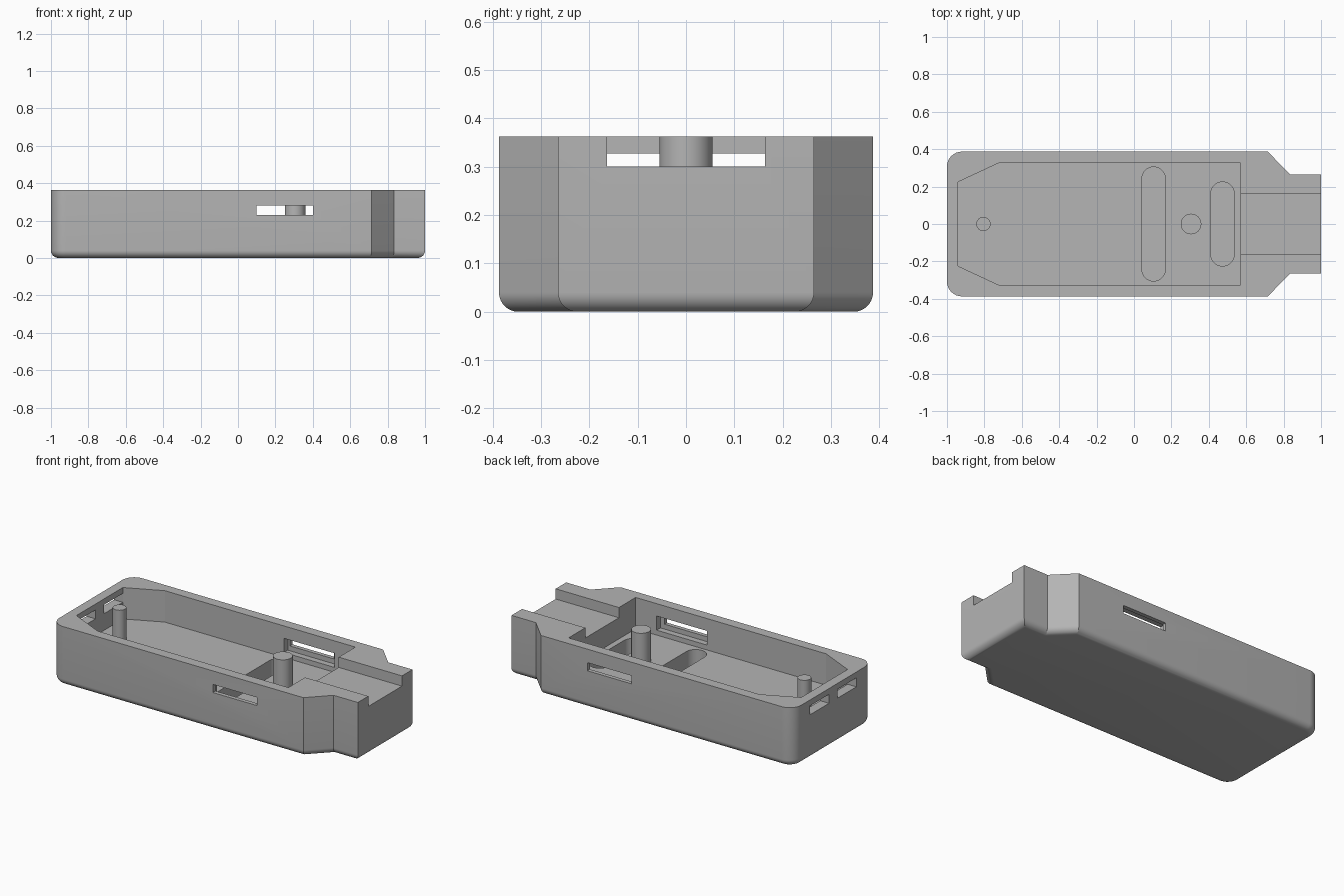
import bpy, bmesh, math
from mathutils import Vector

if "Cube" in bpy.data.objects:
    bpy.data.objects.remove(bpy.data.objects["Cube"])

H, FLOOR, FILLET = 0.363, 0.17, 0.04

grey = bpy.data.materials.new("plain_grey")
grey.diffuse_color = (0.46, 0.46, 0.46, 1)
grey.use_nodes = True
grey.node_tree.nodes["Principled BSDF"].inputs["Base Color"].default_value = grey.diffuse_color


def offset(points, d):
    """Move a counter-clockwise outline inwards by d with mitred corners."""
    result = []
    for i, p in enumerate(points):
        a = (p - points[i - 1]).normalized()
        b = (points[(i + 1) % len(points)] - p).normalized()
        na, nb = Vector((-a.y, a.x)), Vector((-b.y, b.x))
        result.append(p + (na + nb) * d / (1 + na.dot(nb)))
    return result


def loft(name, layers):
    """Solid from (outline, z) layers, bottom to top."""
    bm = bmesh.new()
    rings = [[bm.verts.new((p[0], p[1], z)) for p in pts] for pts, z in layers]
    n = len(rings[0])
    bm.faces.new(rings[0][::-1])
    bm.faces.new(rings[-1])
    for low, high in zip(rings, rings[1:]):
        for i in range(n):
            j = (i + 1) % n
            bm.faces.new((low[i], low[j], high[j], high[i]))
    mesh = bpy.data.meshes.new(name)
    bm.to_mesh(mesh)
    bm.free()
    mesh.materials.append(grey)
    ob = bpy.data.objects.new(name, mesh)
    bpy.context.collection.objects.link(ob)
    return ob


def prism(name, pts, z0, z1):
    return loft(name, [(pts, z0), (pts, z1)])


def box(name, x0, x1, y0, y1, z0, z1):
    return prism(name, [(x0, y0), (x1, y0), (x1, y1), (x0, y1)], z0, z1)


def arc(cx, cy, r, start, end, steps):
    return [Vector((cx + r * math.cos(t), cy + r * math.sin(t))) for t in
            (math.radians(start + (end - start) * i / steps) for i in range(steps + 1))]


def pill(name, cx, half_length, r):
    c = half_length - r
    return prism(name, arc(cx, c, r, 0, 180, 16) + arc(cx, -c, r, 180, 360, 16), 0.06, FLOOR + 0.1)


def smooth(ob):
    bpy.ops.object.select_all(action='DESELECT')
    ob.select_set(True)
    bpy.context.view_layer.objects.active = ob
    bpy.ops.object.shade_smooth_by_angle(angle=math.radians(20))


# Case body: stepped nose, rounded rear corners, filleted bottom edge
right_end = [Vector(p) for p in ((0.715, -0.387), (0.835, -0.265), (1, -0.265),
                                 (1, 0.265), (0.835, 0.265), (0.715, 0.387))]
outline = right_end + arc(-0.92, 0.307, 0.08, 90, 180, 8) + arc(-0.92, -0.307, 0.08, 180, 270, 8)
layers = []
for i in range(9):
    t = math.radians(90 * i / 8)
    layers.append((offset(outline, FILLET * (1 - math.sin(t))), FILLET * (1 - math.cos(t))))
body = loft("case_body", layers + [(outline, H)])

# Main cavity, nose channel and floor pockets
cavity = [(-0.94, -0.225), (-0.725, -0.325), (0.57, -0.325),
          (0.57, 0.325), (-0.725, 0.325), (-0.94, 0.225)]
cutters = [
    prism("cavity_cutter", cavity, FLOOR, 0.5),
    box("channel_cutter", 0.5, 1.1, -0.163, 0.163, 0.30, 0.5),
    pill("long_pocket_cutter", 0.105, 0.305, 0.0625),
    pill("short_pocket_cutter", 0.473, 0.225, 0.0625),
]
# Wall slots, with wider recesses behind the side ones
for s in (-1, 1):
    def span(a, b):
        return sorted((s * a, s * b))
    cutters += [
        box("side_slot_cutter", 0.10, 0.40, *span(0.30, 0.45), 0.23, 0.28),
        box("side_recess_cutter", 0.085, 0.427, *span(0.30, 0.362), 0.20, 0.287),
        box("rear_slot_cutter", -1.1, -0.9, *span(0.04, 0.225), 0.272, 0.327),
    ]

for cutter in cutters:
    cutter.hide_render = True
    mod = body.modifiers.new(cutter.name, 'BOOLEAN')
    mod.operation, mod.solver, mod.object = 'DIFFERENCE', 'EXACT', cutter
    bpy.context.view_layer.objects.active = body
    bpy.ops.object.modifier_apply(modifier=mod.name)
for cutter in cutters:
    bpy.data.objects.remove(cutter)
smooth(body)

# Screw posts
for name, x, r in (("front_post", 0.305, 0.055), ("rear_post", -0.805, 0.038)):
    smooth(prism(name, arc(x, 0, r, 0, 360, 32)[:-1], FLOOR - 0.01, H))
